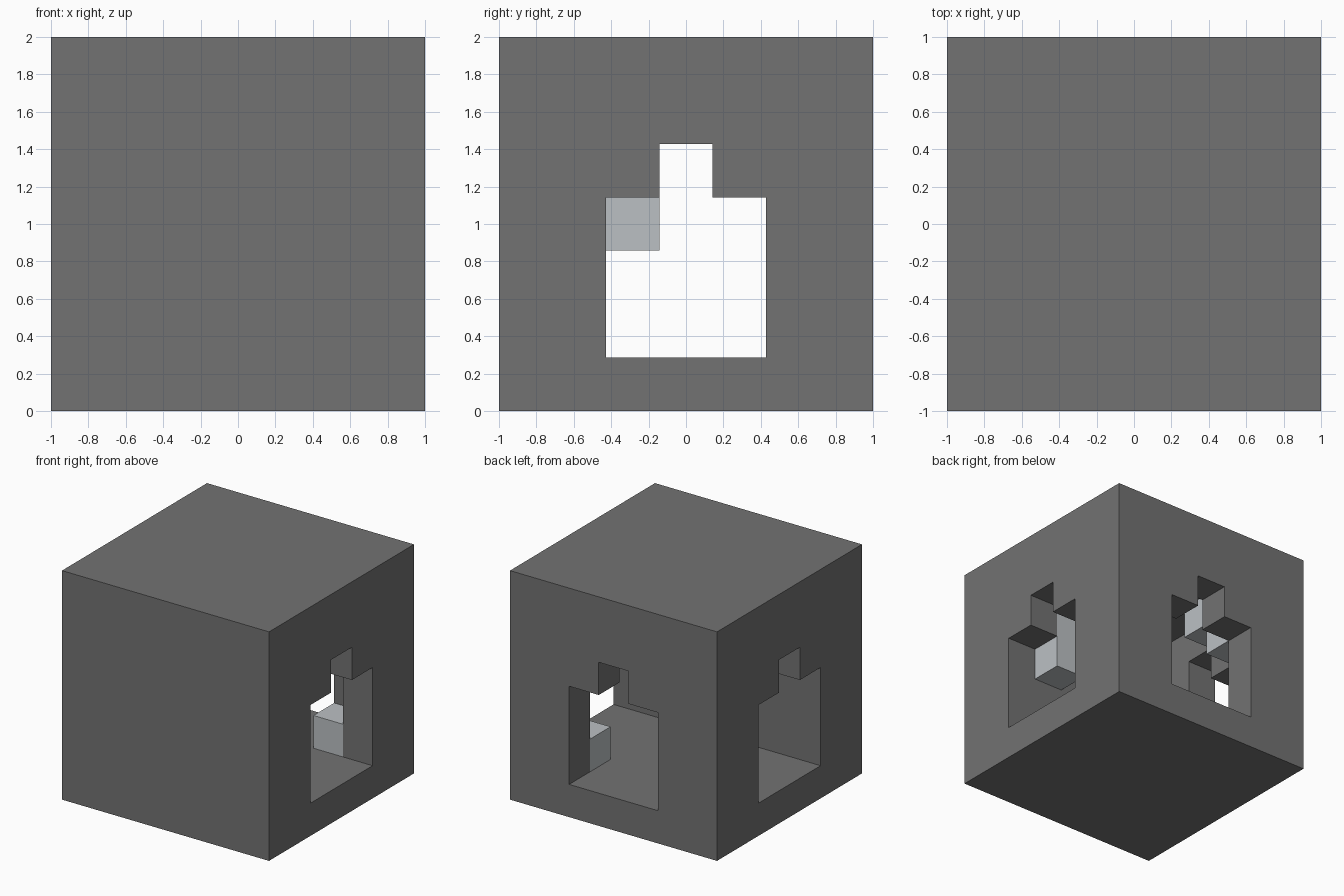
import bpy
import bmesh

N = 7              # cells along each side of the cube
CELL = 2 / N

cube = bpy.data.objects.get("Cube")
if cube:
    bpy.data.objects.remove(cube, do_unlink=True)


def make_material(name, rgb):
    mat = bpy.data.materials.new(name)
    mat.use_nodes = True
    color = (*rgb, 1)
    mat.diffuse_color = color
    mat.node_tree.nodes["Principled BSDF"].inputs["Base Color"].default_value = color
    return mat


def build_cells(name, solid, mat):
    """Build the outer skin of every cell for which solid(i, j, k) is true."""
    bm = bmesh.new()
    verts = {}

    def corner(key):
        if key not in verts:
            i, j, k = key
            verts[key] = bm.verts.new((i * CELL - 1, j * CELL - 1, k * CELL))
        return verts[key]

    span = range(N)
    for cell in [(i, j, k) for i in span for j in span for k in span if solid(i, j, k)]:
        for axis in range(3):
            u, v = (axis + 1) % 3, (axis + 2) % 3
            for side in (0, 1):
                near = list(cell)
                near[axis] += 2 * side - 1
                if solid(*near):
                    continue
                loop = []
                for du, dv in ((0, 0), (1, 0), (1, 1), (0, 1)):
                    key = list(cell)
                    key[axis] += side
                    key[u] += du
                    key[v] += dv
                    loop.append(corner(tuple(key)))
                bm.faces.new(loop if side else loop[::-1])
    mesh = bpy.data.meshes.new(name)
    bm.to_mesh(mesh)
    bm.free()
    mesh.materials.append(mat)
    obj = bpy.data.objects.new(name, mesh)
    bpy.context.collection.objects.link(obj)
    return obj


# Stepped doorway: three cells wide and high, with a single cell on top
def in_doorway(across, up):
    return (2 <= across <= 4 and 1 <= up <= 3) or (across == 3 and up == 4)


# Hollow cube with a thick front wall and doorways on both sides and the back
def shell_solid(i, j, k):
    if not all(0 <= c < N for c in (i, j, k)):
        return False
    if 1 <= i <= 5 and 2 <= j <= 5 and 1 <= k <= 5:
        return False
    if i in (0, 6) and in_doorway(j, k):
        return False
    if j == 6 and in_doorway(i, k):
        return False
    return True


dark_gray = make_material("dark gray", (0.17, 0.17, 0.17))
light_gray = make_material("light gray", (0.50, 0.53, 0.55))

build_cells("hollow_shell", shell_solid, dark_gray)

# Pale blocks fixed inside the cavity
blocks = {
    "corner_floor_block": {(5, 5, 1)},
    "front_wall_block": {(5, 2, 3), (5, 2, 4)},
    "back_ceiling_block": {(1, 5, 4), (1, 5, 5), (1, 4, 5)},
}
for name, cells in blocks.items():
    build_cells(name, lambda i, j, k, c=cells: (i, j, k) in c, light_gray)
